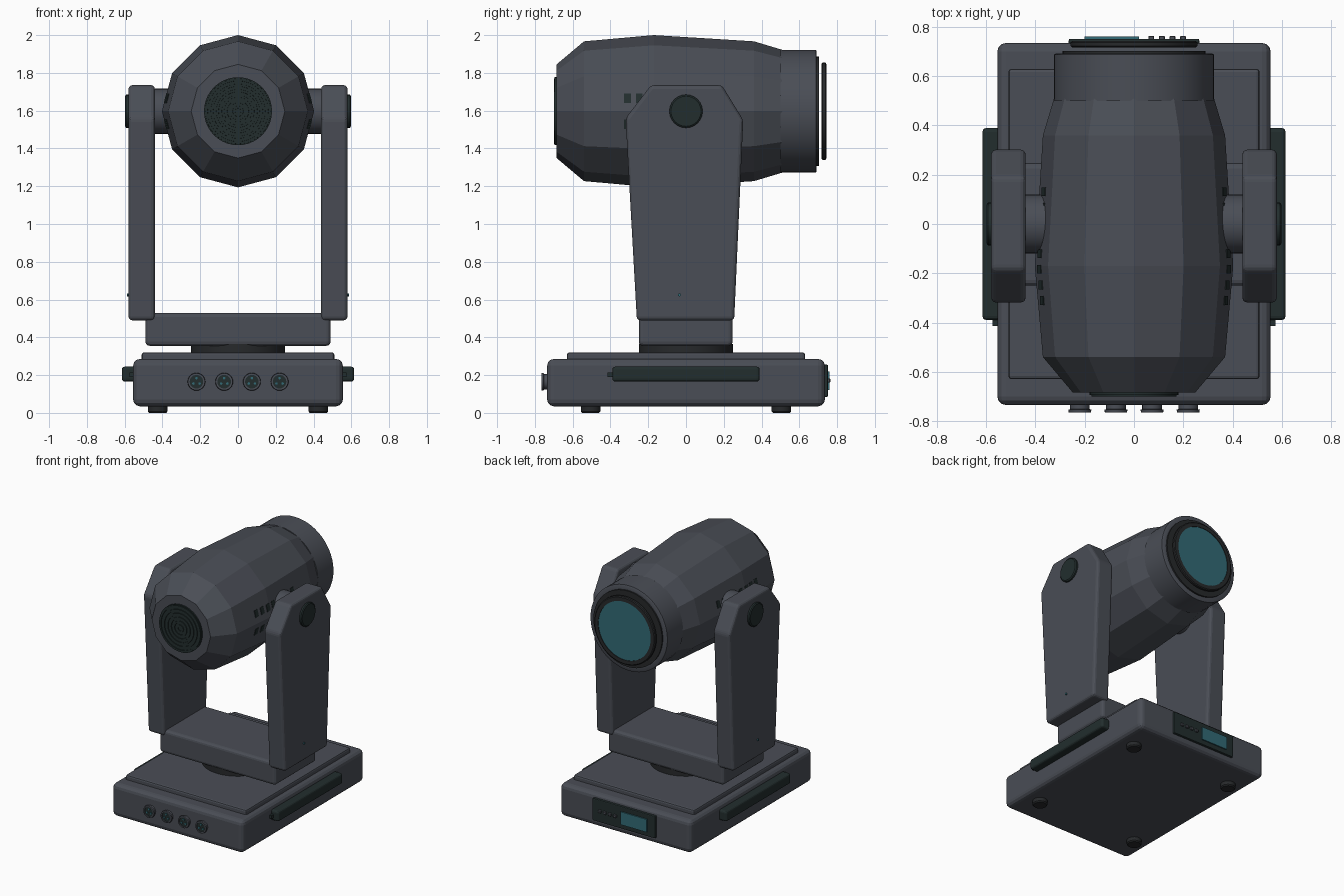
import bpy, bmesh, math
from mathutils import Vector, Matrix

old = bpy.data.objects.get("Cube")
if old:
    bpy.data.objects.remove(old, do_unlink=True)


def material(name, rgb):
    m = bpy.data.materials.new(name)
    m.use_nodes = True
    m.diffuse_color = (*rgb, 1)
    m.node_tree.nodes["Principled BSDF"].inputs["Base Color"].default_value = (*rgb, 1)
    return m


GREY = material("slate grey", (0.068, 0.075, 0.092))
DARK = material("dark green black", (0.016, 0.027, 0.027))
BLACK = material("rubber black", (0.02, 0.022, 0.024))
TEAL = material("teal glass", (0.032, 0.145, 0.18))


def finish(name, bm, mat, bevel=0, smooth=False, segments=3):
    bmesh.ops.recalc_face_normals(bm, faces=bm.faces)
    me = bpy.data.meshes.new(name)
    bm.to_mesh(me)
    bm.free()
    me.materials.append(mat)
    ob = bpy.data.objects.new(name, me)
    bpy.context.collection.objects.link(ob)
    if bevel:
        mod = ob.modifiers.new("Bevel", 'BEVEL')
        mod.width, mod.segments, mod.limit_method = bevel, segments, 'ANGLE'
    if smooth:
        bpy.ops.object.select_all(action='DESELECT')
        ob.select_set(True)
        bpy.context.view_layer.objects.active = ob
        bpy.ops.object.shade_smooth_by_angle(angle=math.radians(30))
    return ob


def box(name, lo, hi, mat, bevel=0, segments=3):
    bm = bmesh.new()
    bmesh.ops.create_cube(bm, size=1)
    lo, hi = Vector(lo), Vector(hi)
    bmesh.ops.scale(bm, vec=hi - lo, verts=bm.verts)
    bmesh.ops.translate(bm, vec=(lo + hi) / 2, verts=bm.verts)
    return finish(name, bm, mat, bevel, segments=segments)


def lathe(name, profile, mat, center=(0, 0, 0), axis='Y', sides=32, smooth=True, closed=False):
    """Turn (position along axis, radius) pairs; closed makes a ring, else the ends are capped."""
    bm = bmesh.new()
    rings = []
    for p, r in profile:
        ring = []
        for i in range(sides):
            a = math.tau * i / sides
            u, v = r * math.cos(a), r * math.sin(a)
            co = {'X': (p, u, v), 'Y': (u, p, v), 'Z': (u, v, p)}[axis]
            ring.append(bm.verts.new(Vector(co) + Vector(center)))
        rings.append(ring)
    pairs = list(zip(rings, rings[1:]))
    if closed:
        pairs.append((rings[-1], rings[0]))
    else:
        bm.faces.new(rings[0])
        bm.faces.new(rings[-1])
    for a, b in pairs:
        for i in range(sides):
            j = (i + 1) % sides
            bm.faces.new((a[i], a[j], b[j], b[i]))
    return finish(name, bm, mat, smooth=smooth)


# Base
box("base", (-.555, -.735, .035), (.555, .735, .285), GREY, .035)
box("base_top_plate", (-.51, -.63, .27), (.51, .63, .32), GREY, .012, 2)
for sx in (-1, 1):
    for sy in (-1, 1):
        lathe("foot", [(0, .045), (.008, .052), (.05, .052)], BLACK,
              (sx * .425, sy * .505, 0), 'Z', 20)

# Side handles
for s in (-1, 1):
    x0, x1 = sorted((s * .54, s * .615))
    box("side_handle", (x0, -.39, .165), (x1, .39, .245), DARK, .016)
    x0, x1 = sorted((s * .54, s * .575))
    box("handle_pin", (x0, -.415, .19), (x1, -.38, .215), DARK)

# Front sockets
for i in range(4):
    c = (-.22 + i * .1467, 0, .165)
    lathe("socket_ring", [(-.72, .04), (-.752, .04), (-.754, .047), (-.765, .045),
                          (-.765, .036), (-.72, .036)], GREY, c, closed=True, sides=24)
    lathe("socket_face", [(-.72, .037), (-.758, .037)], DARK, c, sides=24)
    for k in range(3):
        a = math.radians(90 + 120 * k)
        lathe("socket_pin", [(-.75, .007), (-.764, .007)], TEAL,
              (c[0] + .019 * math.cos(a), 0, c[2] + .019 * math.sin(a)), sides=8)

# Rear control panel
box("control_panel", (-.265, .72, .085), (.265, .752, .255), DARK, .006, 2)
box("display_screen", (-.2, .74, .12), (.02, .761, .218), TEAL)
for i in range(4):
    x = .07 + i * .043
    box("panel_button", (x - .012, .745, .16), (x + .012, .764, .182), GREY, .003, 1)

# Turntable and yoke
lathe("turntable", [(.3, .25), (.365, .25)], BLACK, axis='Z', sides=40)
box("yoke_crossbar", (-.49, -.25, .355), (.49, .247, .53), GREY, .022)
ARM = [(-.26, .49), (.255, .49), (.303, 1.55), (.19, 1.735), (-.185, 1.735), (-.32, 1.56)]
PIVOT = 1.597
for s in (-1, 1):
    bm = bmesh.new()
    inner = [bm.verts.new((s * .44, y, z)) for y, z in ARM]
    outer = [bm.verts.new((s * .58, y, z)) for y, z in ARM]
    bm.faces.new(inner)
    bm.faces.new(outer)
    for i in range(len(ARM)):
        j = (i + 1) % len(ARM)
        bm.faces.new((inner[i], inner[j], outer[j], outer[i]))
    finish("yoke_arm", bm, GREY, .02)
    lathe("tilt_hub", [(s * .3, .12), (s * .46, .12)], GREY, (0, 0, PIVOT), 'X')
    lathe("pivot_cap", [(s * .57, .088), (s * .592, .088), (s * .598, .08)], DARK,
          (0, 0, PIVOT), 'X', 24)
    lathe("indicator_light", [(s * .57, .008), (s * .588, .008)], TEAL, (0, -.035, .625), 'X', 10)

# Faceted head
HEAD = [(-.685, .248), (-.54, .37), (-.17, .403), (.36, .37), (.51, .325)]
lathe("head_shell", HEAD, GREY, (0, 0, PIVOT), sides=12, smooth=False)
lathe("lens_barrel", [(.5, .325), (.688, .325), (.692, .318), (.692, .285), (.66, .285), (.5, .285)],
      GREY, (0, 0, PIVOT), sides=48, closed=True)
lathe("barrel_inner_ring", [(.64, .29), (.703, .29)], BLACK, (0, 0, PIVOT), sides=48)
lathe("lens_rim", [(.717, .25), (.722, .257), (.738, .257), (.743, .25), (.743, .222), (.717, .222)],
      BLACK, (0, 0, PIVOT), sides=48, closed=True)
lathe("lens", [(.717, .224), (.739, .224)], TEAL, (0, 0, PIVOT), sides=48)

# Fan grille on the front of the head
lathe("fan_plate", [(-.67, .18), (-.695, .18)], DARK, (0, 0, PIVOT), sides=40)
for i in range(6):
    r = .022 + i * .029
    lathe("grille_ring", [(-.69, r - .007), (-.7, r - .006), (-.7, r + .006), (-.69, r + .007)],
          DARK, (0, 0, PIVOT), sides=40, closed=True)


def head_radius(y):
    for (y0, r0), (y1, r1) in zip(HEAD, HEAD[1:]):
        if y <= y1:
            return r0 + (r1 - r0) * (y - y0) / (y1 - y0)


# Cooling slots in two rows on each side of the head
bm = bmesh.new()
tilt = math.radians(15)
for sx in (-1, 1):
    for sz in (-1, 1):
        for i in range(8):
            y = -.31 + i * .063
            x = head_radius(y) - .067 * math.tan(tilt) - .006
            place = (Matrix.Translation((sx * x, y, PIVOT + sz * .067))
                     @ Matrix.Rotation(-tilt * sx * sz, 4, 'Y')
                     @ Matrix.Diagonal((.018, .036, .052, 1)))
            bmesh.ops.create_cube(bm, size=1, matrix=place)
finish("cooling_slots", bm, DARK)
